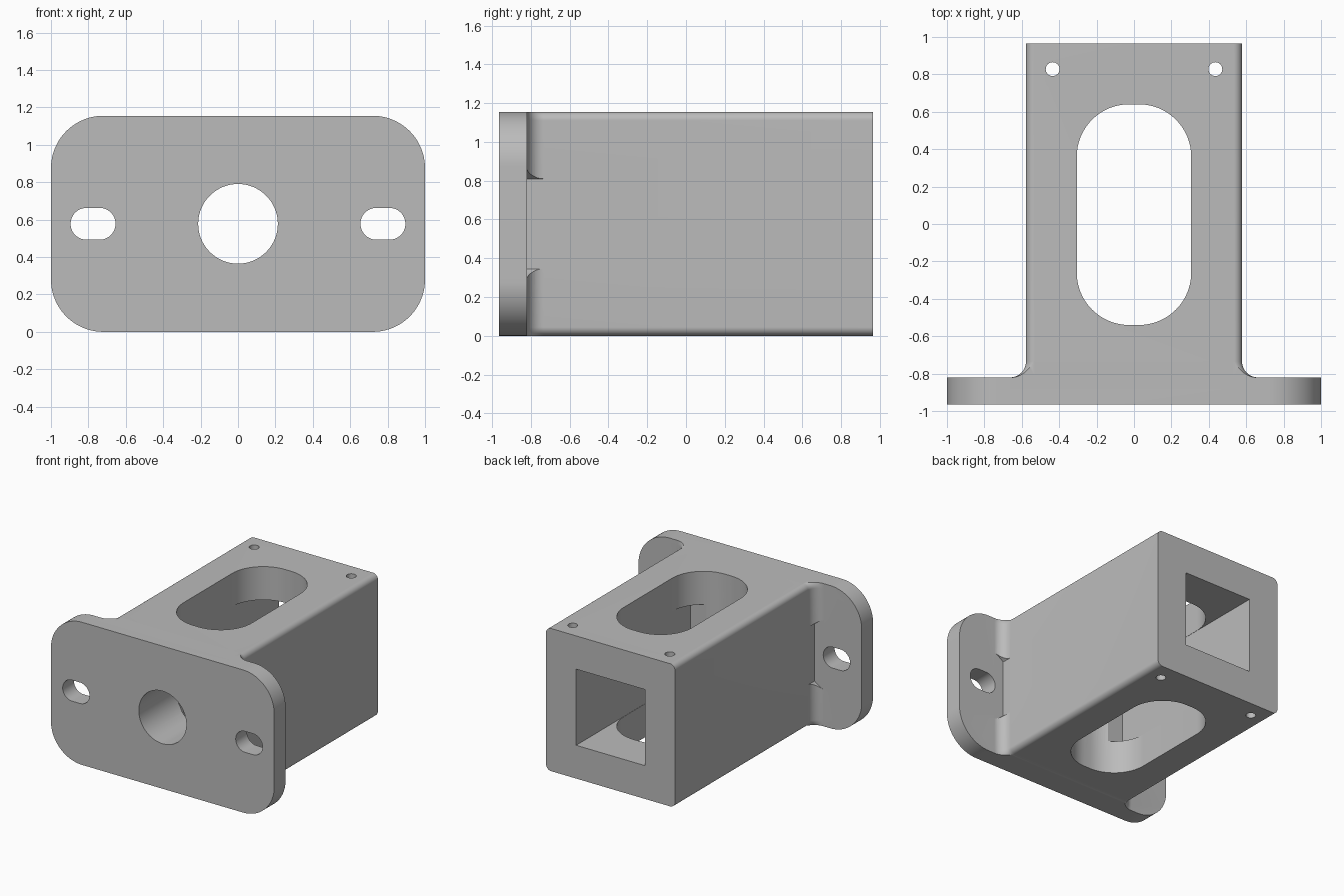
import bpy, bmesh, math

if "Cube" in bpy.data.objects:
    bpy.data.objects.remove(bpy.data.objects["Cube"], do_unlink=True)

HEIGHT = 1.155
MID = HEIGHT / 2
HALF = 0.5775                      # half width of the square tube
FRONT, FLANGE_BACK, BACK = -0.965, -0.82, 0.965
FILLET = 0.085
EDGE = 0.045

grey = bpy.data.materials.new("plain grey")
grey.use_nodes = True
colour = (0.5, 0.5, 0.5, 1)
grey.diffuse_color = colour
grey.node_tree.nodes["Principled BSDF"].inputs["Base Color"].default_value = colour


def rounded(hw, hh, r, cx=0, cy=0, steps=16):
    """Outline of a rounded rectangle, counter-clockwise."""
    pts = []
    for k, (sx, sy) in enumerate(((1, 1), (-1, 1), (-1, -1), (1, -1))):
        for i in range(steps + 1):
            a = math.pi / 2 * (k + i / steps)
            p = (cx + sx * (hw - r) + r * math.cos(a), cy + sy * (hh - r) + r * math.sin(a))
            if not pts or math.dist(p, pts[-1]) > 1e-5:
                pts.append(p)
    if math.dist(pts[0], pts[-1]) < 1e-5:
        pts.pop()
    return pts


def loft(name, rings):
    """Skin a list of closed 3D rings and cap both ends."""
    bm = bmesh.new()
    rows = [[bm.verts.new(p) for p in ring] for ring in rings]
    for a, b in zip(rows, rows[1:]):
        for i in range(len(a)):
            j = (i + 1) % len(a)
            bm.faces.new((a[i], a[j], b[j], b[i]))
    bm.faces.new(rows[0])
    bm.faces.new(rows[-1])
    bmesh.ops.recalc_face_normals(bm, faces=bm.faces)
    mesh = bpy.data.meshes.new(name)
    bm.to_mesh(mesh)
    bm.free()
    mesh.materials.append(grey)
    obj = bpy.data.objects.new(name, mesh)
    bpy.context.collection.objects.link(obj)
    return obj


def along_y(name, outline, lo, hi):
    return loft(name, [[(x, y, z) for x, z in outline] for y in (lo, hi)])


def along_z(name, outline, lo=-0.2, hi=HEIGHT + 0.2):
    return loft(name, [[(x, y, z) for x, y in outline] for z in (lo, hi)])


def combine(target, other, operation):
    """Apply a boolean and discard the second object."""
    mod = target.modifiers.new(operation, 'BOOLEAN')
    mod.operation, mod.solver, mod.object = operation, 'EXACT', other
    bpy.context.view_layer.objects.active = target
    bpy.ops.object.modifier_apply(modifier=mod.name)
    bpy.data.objects.remove(other, do_unlink=True)


# Concave fillet flaring from the tube to the flange, kept between top and bottom planes
rings = []
for i in range(13):
    a = math.pi / 2 * i / 12
    d = FILLET * (1 - math.sin(a))
    y = FLANGE_BACK + FILLET * (1 - math.cos(a))
    outline = rounded(HALF + d, MID + d, EDGE + d, 0, MID)
    rings.append([(x, y, z) for x, z in outline])
fillet = loft("fillet", [[(x, FLANGE_BACK - 0.05, z) for x, y, z in rings[0]]] + rings)
limits = along_y("limits", rounded(1, MID, 0.28, 0, MID), -1.5, 1.5)
combine(fillet, limits, 'INTERSECT')

# Clearance for the screw heads
for side in (-1, 1):
    clearance = along_y("clearance", rounded(0.305, 0.305, 0.305, side * 0.775, MID, 24),
                        FLANGE_BACK, 0)
    combine(fillet, clearance, 'DIFFERENCE')

# Flange and tube joined to the fillet
bracket = along_y("mounting_bracket", rounded(1, MID, 0.28, 0, MID, 24), FRONT, FLANGE_BACK)
combine(bracket, fillet, 'UNION')
tube = along_y("tube", rounded(HALF, MID, EDGE, 0, MID), FLANGE_BACK - 0.05, BACK)
combine(bracket, tube, 'UNION')

# Square bore from the back and round hole through the front
bore = along_y("bore", [(-0.308, MID - 0.308), (0.308, MID - 0.308),
                        (0.308, MID + 0.308), (-0.308, MID + 0.308)], -0.5, 1.2)
combine(bracket, bore, 'DIFFERENCE')
combine(bracket, along_y("front_hole", rounded(0.213, 0.213, 0.213, 0, MID), -1.2, -0.3), 'DIFFERENCE')

# Large vertical window, slightly narrower than the bore
combine(bracket, along_z("window", rounded(0.306, 0.59, 0.28, 0, 0.05)), 'DIFFERENCE')

# Flange slots and small vertical pin holes
for side in (-1, 1):
    slot = along_y("flange_slot", rounded(0.12, 0.085, 0.085, side * 0.775, MID), -1.2, -0.7)
    combine(bracket, slot, 'DIFFERENCE')
    pin = along_z("pin_hole", rounded(0.037, 0.037, 0.037, side * 0.435, 0.828, 8))
    combine(bracket, pin, 'DIFFERENCE')

# Smooth curved walls, sharp edges kept
bpy.ops.object.select_all(action='DESELECT')
bracket.select_set(True)
bpy.context.view_layer.objects.active = bracket
bpy.ops.object.shade_smooth_by_angle(angle=math.radians(30))
